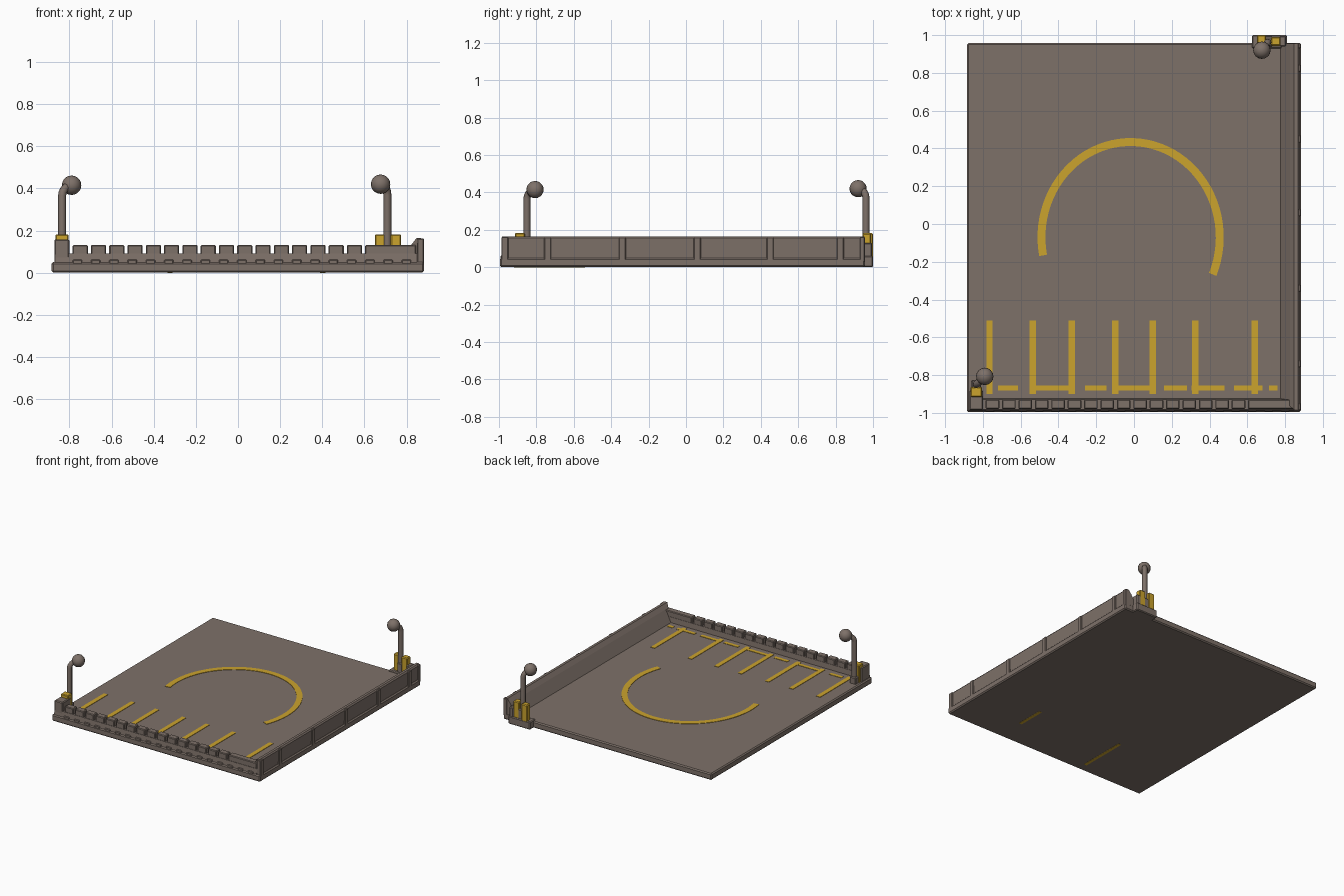
import bpy, bmesh, math
from mathutils import Vector

if "Cube" in bpy.data.objects:
    bpy.data.objects.remove(bpy.data.objects["Cube"])


def material(name, col):
    m = bpy.data.materials.new(name)
    m.diffuse_color = (*col, 1)
    m.use_nodes = True
    m.node_tree.nodes["Principled BSDF"].inputs["Base Color"].default_value = m.diffuse_color
    return m


GREY = material("warm_grey_concrete", (0.208, 0.165, 0.141))
YELLOW = material("marking_yellow", (0.60, 0.37, 0.027))


def finish(name, bm, mat):
    bmesh.ops.recalc_face_normals(bm, faces=bm.faces)
    me = bpy.data.meshes.new(name)
    bm.to_mesh(me)
    bm.free()
    me.materials.append(mat)
    ob = bpy.data.objects.new(name, me)
    bpy.context.collection.objects.link(ob)
    return ob


def add_box(bm, x0, x1, y0, y1, z0, z1):
    vs = bmesh.ops.create_cube(bm, size=1)["verts"]
    for v in vs:
        v.co = Vector(((x0 + x1) / 2 + v.co.x * (x1 - x0),
                       (y0 + y1) / 2 + v.co.y * (y1 - y0),
                       (z0 + z1) / 2 + v.co.z * (z1 - z0)))


def boxes(name, mat, items, bevel=0.0):
    bm = bmesh.new()
    for it in items:
        add_box(bm, *it)
    ob = finish(name, bm, mat)
    if bevel:
        mod = ob.modifiers.new("edge", "BEVEL")
        mod.width = bevel
        mod.segments = 1
    return ob


def prism(name, mat, ring_a, ring_b):
    """Solid between two matching cross-sections."""
    bm = bmesh.new()
    a = [bm.verts.new(p) for p in ring_a]
    b = [bm.verts.new(p) for p in ring_b]
    n = len(a)
    bm.faces.new(a)
    bm.faces.new(b[::-1])
    for i in range(n):
        bm.faces.new((a[i], a[(i + 1) % n], b[(i + 1) % n], b[i]))
    return finish(name, bm, mat)


FLOOR = 0.05

# Base slab
boxes("base_slab", GREY, [(-0.885, 0.883, -0.995, 0.957, 0, FLOOR)], 0.008)

# Right wall: sloped inside face, mitred at the front corner
prof = [(0.872, 0.03), (0.876, 0.155), (0.868, 0.165), (0.848, 0.165),
        (0.825, 0.135), (0.772, 0.045), (0.772, 0.03)]
prism("right_wall", GREY,
      [(x, -0.985 + max(0, 0.85 - x) * 0.8, z) for x, z in prof],
      [(x, 0.955, z) for x, z in prof])
boxes("right_wall_ribs", GREY,
      [(0.865, 0.883, y - 0.019, y + 0.019, 0.03, 0.16)
       for y in (-0.74, -0.34, 0.06, 0.45, 0.825)], 0.004)
boxes("right_wall_ends", GREY, [(0.85, 0.883, -0.987, -0.95, 0.03, 0.162),
                                (0.85, 0.883, 0.93, 0.957, 0.03, 0.162)], 0.004)

# Front wall with a row of narrow-gapped blocks on top
fprof = [(-0.990, 0.03), (-0.983, 0.09), (-0.928, 0.09), (-0.922, 0.03)]
prism("front_wall", GREY, [(-0.87, y, z) for y, z in fprof],
      [(0.85, y, z) for y, z in fprof])
PITCH = 0.0868
merlons = [(-0.785 + i * PITCH, -0.785 + i * PITCH + 0.072, -0.980, -0.930, 0.08, 0.132)
           for i in range(16)]
merlons.append((-0.785 + 16 * PITCH, 0.845, -0.980, -0.930, 0.08, 0.132))
boxes("front_wall_blocks", GREY, merlons, 0.005)
boxes("front_wall_feet", GREY,
      [(-0.785 + i * PITCH, -0.785 + i * PITCH + 0.045, -0.993, -0.97, 0.04, 0.062)
       for i in range(19)], 0.004)

# Lamp pedestals
boxes("front_left_pedestal", GREY, [(-0.872, -0.80, -0.985, -0.88, 0.03, 0.158),
                                    (-0.862, -0.81, -0.89, -0.825, 0.03, 0.10)], 0.006)
boxes("front_left_yellow_block", YELLOW,
      [(-0.866, -0.804, -0.915, -0.862, 0.04, 0.182)], 0.005)
boxes("back_right_pedestal", GREY, [(0.625, 0.81, 0.93, 1.0, 0.0, 0.06),
                                    (0.69, 0.735, 0.94, 0.992, 0.05, 0.13),
                                    (0.77, 0.805, 0.94, 0.995, 0.05, 0.13)], 0.006)
boxes("back_right_yellow_blocks", YELLOW, [(0.65, 0.70, 0.955, 1.0, 0.05, 0.182),
                                           (0.725, 0.775, 0.943, 0.99, 0.05, 0.182)], 0.006)


# Lamps: bent post with a ball on its end
def lamp(name, foot, ball):
    foot, ball = Vector(foot), Vector(ball)
    out = Vector((ball.x - foot.x, ball.y - foot.y, 0))
    r = 0.05
    pts = [foot, Vector((foot.x, foot.y, ball.z - r))]
    for i in range(1, 6):
        a = math.radians(18 * i)
        pts.append(Vector((foot.x, foot.y, ball.z - r + r * math.sin(a)))
                   + out * (1 - math.cos(a)))
    cu = bpy.data.curves.new(name + "_post", "CURVE")
    cu.dimensions = "3D"
    cu.bevel_depth = 0.019
    cu.bevel_resolution = 2
    cu.use_fill_caps = True
    sp = cu.splines.new("POLY")
    sp.points.add(len(pts) - 1)
    for p, co in zip(sp.points, pts):
        p.co = (*co, 1)
    cu.materials.append(GREY)
    post = bpy.data.objects.new(name + "_post", cu)
    bpy.context.collection.objects.link(post)
    bm = bmesh.new()
    bmesh.ops.create_uvsphere(bm, u_segments=16, v_segments=10, radius=0.046)
    bmesh.ops.translate(bm, verts=bm.verts, vec=ball)
    ob = finish(name + "_ball", bm, GREY)
    for o in bpy.context.selected_objects:
        o.select_set(False)
    for o in (post, ob):
        o.select_set(True)
    bpy.context.view_layer.objects.active = post
    bpy.ops.object.convert(target="MESH")
    bpy.ops.object.shade_smooth_by_angle(angle=math.radians(50))


lamp("front_left_lamp", (-0.835, -0.85, 0.06), (-0.79, -0.807, 0.415))
lamp("back_right_lamp", (0.709, 0.962, 0.05), (0.677, 0.92, 0.42))

# Parking bay lines on the floor
Z0, Z1 = FLOOR - 0.003, FLOOR + 0.003
boxes("bay_lines", YELLOW,
      [(x - 0.017, x + 0.017, -0.90, -0.51, Z0, Z1)
       for x in (-0.765, -0.535, -0.33, -0.10, 0.10, 0.325, 0.64)])
dashes = [(-0.72, -0.615), (-0.55, -0.33), (-0.26, -0.145), (-0.115, 0.115),
          (0.16, 0.28), (0.305, 0.48), (0.53, 0.68), (0.715, 0.76)]
boxes("bay_dashes", YELLOW,
      [(a, b, -0.882, -0.855, Z0, Z1 - 0.0005) for a, b in dashes])

# Large open arc on the floor
bm = bmesh.new()
prev = None
N = 48
for i in range(N + 1):
    t = math.radians(-23 + (191 + 23) * i / N)
    ring = []
    for dr, z in ((-0.021, Z0), (0.021, Z0), (0.021, Z1), (-0.021, Z1)):
        ring.append(bm.verts.new((-0.018 + (0.472 + dr) * math.cos(t),
                                  -0.07 + (0.504 + dr) * math.sin(t), z)))
    if prev:
        for k in range(4):
            bm.faces.new((prev[k], prev[(k + 1) % 4], ring[(k + 1) % 4], ring[k]))
    if i in (0, N):
        bm.faces.new(ring)
    prev = ring
finish("floor_arc", bm, YELLOW)

# Two faint strips on the underside
boxes("underside_strips", YELLOW, [(-0.335, -0.31, -0.92, -0.54, -0.001, 0.002),
                                   (0.39, 0.415, -0.77, -0.55, -0.001, 0.002)])
